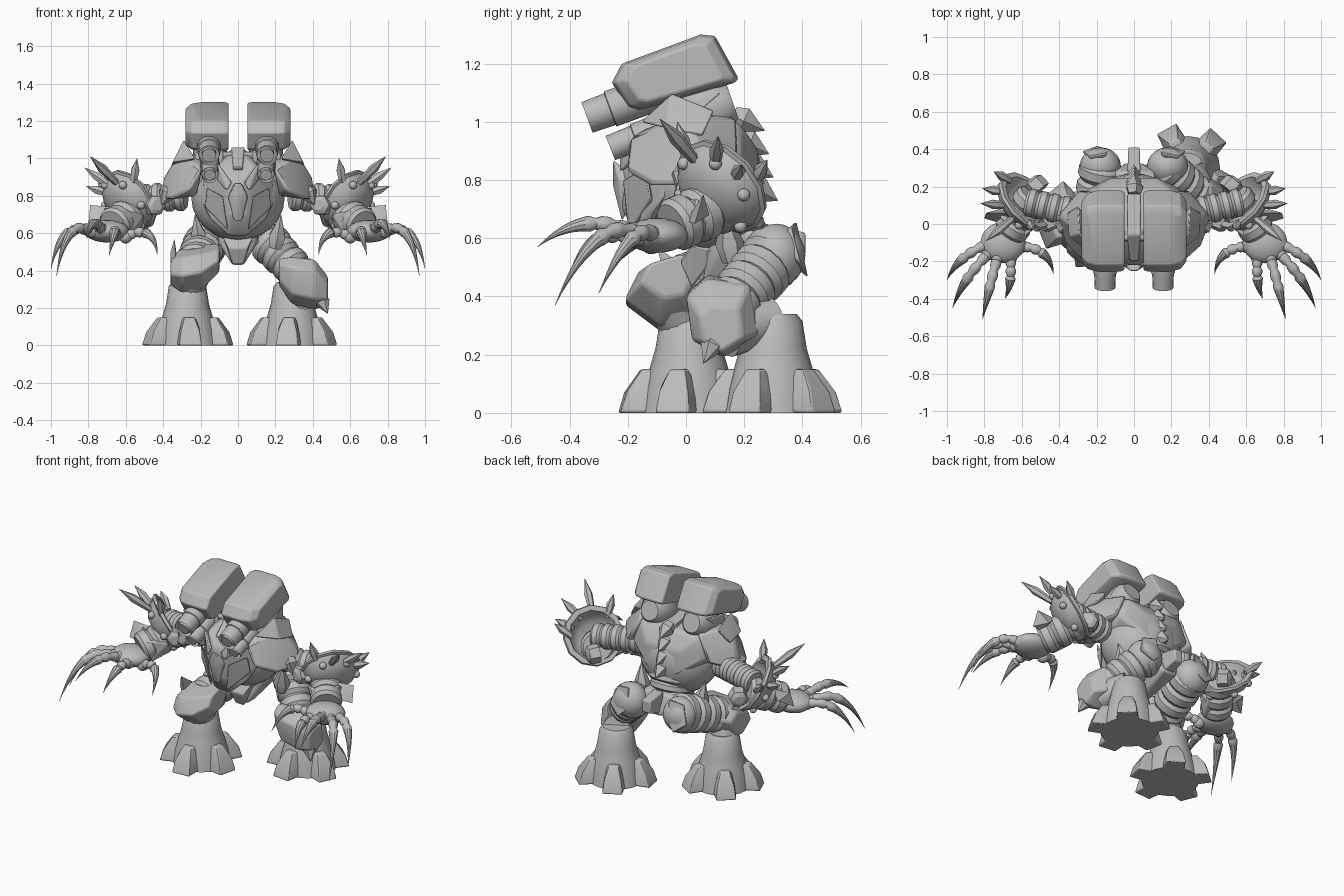
import bpy, bmesh, math
from mathutils import Vector, Matrix

start = bpy.data.objects.get("Cube")
if start:
    bpy.data.objects.remove(start, do_unlink=True)

metal = bpy.data.materials.new("plain grey metal")
metal.use_nodes = True
grey = (0.5, 0.5, 0.5, 1)
metal.diffuse_color = grey
for node in metal.node_tree.nodes:
    if node.type == "BSDF_PRINCIPLED":
        node.inputs["Base Color"].default_value = grey
made = []


def finish(name, bm, bevel=0):
    bmesh.ops.recalc_face_normals(bm, faces=bm.faces)
    mesh = bpy.data.meshes.new(name)
    bm.to_mesh(mesh)
    bm.free()
    mesh.materials.append(metal)
    obj = bpy.data.objects.new(name, mesh)
    bpy.context.collection.objects.link(obj)
    if bevel:
        mod = obj.modifiers.new("soft edges", "BEVEL")
        mod.width, mod.segments = bevel, 2
    made.append(obj)


def flip(points, s):
    return [Vector((p[0] * s, p[1], p[2])) for p in points]


def sweep(name, path, radii, sides=14, axis=None):
    """Round skin over a path with one radius per point; loops stay uncapped."""
    bm, rings = bmesh.new(), []
    path = [Vector(p) for p in path]
    last = len(path) - 1
    whole = axis or (path[last] - path[0]).normalized()
    ref = Vector((1, 0, 0)) if abs(whole.z) > 0.9 else Vector((0, 0, 1))
    for i, (p, r) in enumerate(zip(path, radii)):
        t = axis or (path[min(i + 1, last)] - path[max(i - 1, 0)]).normalized()
        u = t.cross(ref).normalized()
        v = u.cross(t)
        ring = []
        for k in range(sides):
            a = math.tau * k / sides
            ring.append(bm.verts.new(p + (u * math.cos(a) + v * math.sin(a)) * max(r, 0.001)))
        rings.append(ring)
    for low, high in zip(rings, rings[1:]):
        for k in range(sides):
            n = (k + 1) % sides
            bm.faces.new((low[k], low[n], high[n], high[k]))
    if (path[0] - path[last]).length > 0.001:
        bm.faces.new(rings[0][::-1])
        bm.faces.new(rings[last])
    else:
        bmesh.ops.remove_doubles(bm, verts=bm.verts, dist=0.0002)
    finish(name, bm)


def lathe(name, a, b, profile, sides=16):
    """Turned form from a to b; the profile lists (fraction, radius)."""
    a, b = Vector(a), Vector(b)
    sweep(name, [a.lerp(b, t) for t, r in profile], [r for t, r in profile],
          sides, (b - a).normalized())


def ridged(name, a, b, r0, r1, count):
    steps = []
    for i in range(count):
        r = r0 + (r1 - r0) * i / max(count - 1, 1)
        for f, k in ((0.02, 0.85), (0.25, 1), (0.75, 1), (0.98, 0.85)):
            steps.append(((i + f) / count, r * k))
    lathe(name, a, b, steps)


def spike(name, a, b, r, sides=6, widest=.35):
    lathe(name, a, b, [(0, r * 0.7), (widest, r), (1, 0)], sides)


def ball(name, centre, size):
    bm = bmesh.new()
    bmesh.ops.create_uvsphere(bm, u_segments=20, v_segments=12, radius=1,
                              matrix=Matrix.Translation(centre) @ Matrix.Diagonal((*size, 1)))
    finish(name, bm)


def hull(name, points, bevel=0.008):
    bm = bmesh.new()
    for p in points:
        bm.verts.new(p)
    out = bmesh.ops.convex_hull(bm, input=bm.verts)
    spare = [g for g in set(out["geom_interior"] + out["geom_unused"])
             if isinstance(g, bmesh.types.BMVert)]
    bmesh.ops.delete(bm, geom=spare, context="VERTS")
    bmesh.ops.dissolve_limit(bm, angle_limit=0.02, verts=bm.verts, edges=bm.edges)
    finish(name, bm, bevel)


def slab(name, outline, sections, bevel=0.012):
    """Side outline (y, z) carried across x; sections list (x, scale, lift)."""
    cy = sum(p[0] for p in outline) / len(outline)
    cz = sum(p[1] for p in outline) / len(outline)
    hull(name, [(x, cy + (y - cy) * k, cz + (z - cz) * k + lift)
                for x, k, lift in sections for y, z in outline], bevel)


def both(points):
    return flip(points, 1) + flip(points, -1)


# Feet: bell shaped columns with five wedge toes
toe = [(.1, .07, 0), (.1, .035, .15), (.165, .025, .15), (.18, .05, .1), (.22, .05, .07), (.24, .06, 0)]
for label, cx, cy, turn in (("left", .29, .3, 47), ("right", -.27, .01, 58)):
    lathe(label + "_foot", (cx, cy, 0), (cx, cy, .34),
          [(0, .17), (.25, .155), (.45, .135), (.65, .115), (.93, .1), (1, .08)], 20)
    for k in range(5):
        spin = Matrix.Rotation(math.radians(turn + 72 * k), 3, "Z")
        hull(label + "_toe", [spin @ Vector((r, w * e, z)) + Vector((cx, cy, 0))
                              for r, w, z in toe for e in (1, -1)])

# Left leg, set back
ridged("left_thigh", (.15, .32, .56), (.36, .14, .35), .11, .1, 4)
lathe("left_shin", (.37, .14, .28), (.29, .3, .32), [(0, .09), (1, .08)])
slab("left_knee", [(0, .4), (.07, .46), (.22, .44), (.25, .27), (.13, .19), (.02, .25)],
     [(.22, .55, .06), (.29, .95, .02), (.41, 1, 0), (.48, .6, -.04)])
spike("left_knee_point", (.44, .1, .26), (.48, .06, .17), .04)

# Right leg, set forward
ridged("right_thigh", (-.17, .32, .55), (-.23, -.02, .43), .12, .11, 4)
lathe("right_shin", (-.24, -.05, .42), (-.27, 0, .3), [(0, .11), (1, .09)])
slab("right_knee", [(-.21, .38), (-.16, .48), (.01, .53), (.1, .46), (.02, .31), (-.09, .29)],
     [(-.36, .65, -.01), (-.3, 1, -.01), (-.19, 1, .01), (-.1, .65, .06)])
hull("right_knee_blade", [(-.34, -.1, .57), (-.36, -.08, .5), (-.36, -.02, .3), (-.33, -.06, .42),
                          (-.33, 0, .5)], 0)

# Pelvis and hips
hull("pelvis", both([(.1, .1, .64), (.12, .28, .62), (.05, .33, .5), (.1, .1, .54), (.03, .05, .43),
                     (.03, .12, .43)]), .015)
hull("crotch_guard", both([(.08, .02, .58), (.05, -.02, .52), (.03, .02, .43), (.05, .12, .56)]))
hull("tail_block", both([(.035, .28, .64), (.03, .41, .62), (.03, .41, .54), (.035, .28, .5)]))
for s in (1, -1):
    ball("hip", (.18 * s, .31, .54), (.11, .1, .11))
    spike("hip_spike", (.2 * s, .16, .52), (.23 * s, .13, .7), .05)
    hull("hip_plate", flip([(.14, .38, .66), (.24, .36, .64), (.28, .39, .52), (.2, .42, .46), (.14, .4, .52),
                            (.2, .3, .58)], s))

# Body
ball("torso", (0, .06, .79), (.25, .21, .23))
ridged("waist", (0, .12, .7), (0, .17, .54), .15, .11, 3)
hull("back_armour", both([(.12, -.1, 1.04), (.24, .0, 1.02), (.2, .18, 1), (.26, .18, .86), (.12, .25, .9),
                          (.1, .25, .74), (.26, .0, .8)]), .02)
for k in range(4):
    z = 1.02 - .08 * k
    spike("spine_plate", (0, .16 + .02 * k, z), (0, .27 + .015 * k, z - .05), .05, 5)

# Head with brow, cheeks and muzzle
hull("head", both([(.02, -.04, 1.06), (.1, -.17, .95), (.18, -.08, .92), (.2, -.05, .78), (.15, -.13, .67),
                   (.05, -.15, .58), (.03, -.22, .88), (.04, -.22, .7), (.12, .05, .95)]), .015)
hull("muzzle", both([(.05, -.23, .8), (.02, -.25, .87), (.01, -.25, .78), (.02, -.22, .66), (.06, -.15, .78)]))
hull("crest", both([(.035, .16, 1.03), (.035, -.06, 1.06), (.025, -.2, .95), (.025, -.12, .9), (.035, .16, .95)]))
for s in (1, -1):
    hull("brow", flip([(.03, -.23, .87), (.11, -.19, .98), (.15, -.14, .93), (.06, -.23, .82), (.08, -.12, .9)], s))
    hull("cheek", flip([(.08, -.22, .8), (.17, -.14, .85), (.18, -.12, .74), (.05, -.2, .61), (.1, -.1, .7)], s))

# Shoulder shells with raised wings
for s in (1, -1):
    hull("shoulder_shell", flip([(.19, -.2, .95), (.26, -.21, .83), (.36, -.12, .78), (.42, .04, .78),
                                 (.4, .05, .9), (.32, -.02, 1.03), (.2, .18, 1.02), (.28, .19, .85),
                                 (.19, 0, 1.02), (.22, -.1, .8)], s), .02)
    hull("shoulder_wing", flip([(.29, -.05, 1.1), (.35, -.07, .98), (.23, -.16, 1), (.3, .1, 1.04),
                                (.36, .06, .95), (.24, .02, .98)], s))
    spike("shoulder_tip", (.36 * s, .0, .84), (.41 * s, -.02, .75), .05)

# Twin cannons
casing = [(-.255, 1.135), (-.22, 1.2), (.05, 1.3), (.1, 1.295), (.18, 1.15), (.17, 1.135), (-.16, 1.04), (-.2, 1.05)]
barrel = [(0, .038), (.12, .038), (.121, .056), (0, .056), (.3, .058), (.31, .064), (1, .064)]
for s in (1, -1):
    slab("cannon_casing", casing, [(.05 * s, .96, 0), (.07 * s, 1, 0), (.2 * s, 1, 0), (.25 * s, .94, 0),
                                   (.28 * s, .75, 0)], .015)
    lathe("upper_barrel", (.155 * s, -.34, 1.015), (.155 * s, -.08, 1.11), barrel)
    lathe("lower_barrel", (.15 * s, -.26, .91), (.15 * s, .02, 1.02), [(t, r * .8) for t, r in barrel])
    lathe("breech", (.15 * s, -.04, 1.0), (.15 * s, .16, 1.07), [(0, .07), (.2, .09), (.8, .09), (1, .06)])
    hull("cannon_mount", flip([(.08, -.1, .9), (.24, -.08, .92), (.24, .12, 1.1), (.08, .12, 1.1),
                               (.08, -.1, 1.05), (.22, -.08, 1.05)], s))

# Arms with open dished guards, spikes and studs
bowl = [(0, .15), (0, .18), (.15, .185), (.2, .17), (.6, .145), (.9, .09), (1, .02),
        (.9, .02), (.8, .08), (.5, .125), (0, .15)]
thorns = [((.56, .01, .86), (.54, -.03, 1.0)), ((.65, .03, .87), (.79, -.09, 1.01)),
          ((.68, .1, .85), (.82, .11, .95)), ((.69, .17, .81), (.81, .19, .85)),
          ((.66, .23, .79), (.75, .28, .87))]
for s in (1, -1):
    ridged("upper_arm", (.28 * s, .05, .8), (.58 * s, .12, .78), .08, .075, 5)
    mid = Vector((.57, .13, .785))
    out = Vector((.62, -.55, -.5)).normalized()
    a, b = flip([mid, mid + out * .12], s)
    lathe("arm_guard", a, b, bowl, 12)
    for p, q in thorns:
        a, b = flip([p, q], s)
        spike("guard_spike", a, b, .025, 6, .55)
    u = out.cross(Vector((0, 0, 1))).normalized()
    v = u.cross(out)
    for k in range(6):
        t = math.tau * k / 6
        a, = flip([mid + out * .07 + (u * math.cos(t) + v * math.sin(t)) * .145], s)
        ball("guard_stud", a, (.022, .022, .022))
    for p, q in (((.46, .04, .75), (.43, -.03, .75)), ((.5, .18, .71), (.55, .24, .7))):
        a, b = flip([p, q], s)
        lathe("elbow_nut", a, b, [(0, .06), (.8, .055), (1, .03)], 6)
    ridged("forearm", *flip([(.53, .15, .73), (.67, -.05, .64)], s), .1, .095, 3)
    hull("forearm_cuff", flip([(.5, .0, .7), (.52, .06, .62), (.68, .08, .66), (.72, .04, .74), (.6, -.08, .72),
                               (.58, -.06, .58), (.7, .02, .58)], s))
    hull("forearm_fin", flip([(.66, .06, .74), (.79, .06, .75), (.77, .04, .7), (.8, .03, .65), (.7, .0, .66),
                              (.72, .08, .68)], s), 0)
    ball("palm", (.7 * s, -.1, .61), (.12, .11, .06))

# Jointed fingers ending in long curved claws
fingers = [((.79, -.11, .61), (.95, -.18, .67), (1, -.3, .41)),
           ((.78, -.16, .61), (.92, -.3, .7), (.97, -.45, .37)),
           ((.73, -.18, .62), (.78, -.36, .7), (.81, -.51, .57)),
           ((.66, -.18, .6), (.65, -.32, .65), (.69, -.4, .48)),
           ((.6, -.12, .58), (.45, -.13, .66), (.43, -.27, .48))]
for s in (1, -1):
    for joints in fingers:
        a, b, c = flip(joints, s)
        path, radii = [], []
        for i in range(17):
            t = i / 16
            path.append(a.lerp(b, t).lerp(b.lerp(c, t), t))
            radii.append((.028 if i % 3 else .02) if i < 7 else .028 * (1 - t) / .55)
        sweep("clawed_finger", path, radii, 10)
        ball("knuckle", a, (.035, .035, .035))

# Smooth the curves and keep the creases
bpy.ops.object.select_all(action="DESELECT")
for obj in made:
    obj.select_set(True)
bpy.context.view_layer.objects.active = made[0]
bpy.ops.object.shade_smooth_by_angle(angle=math.radians(35))
